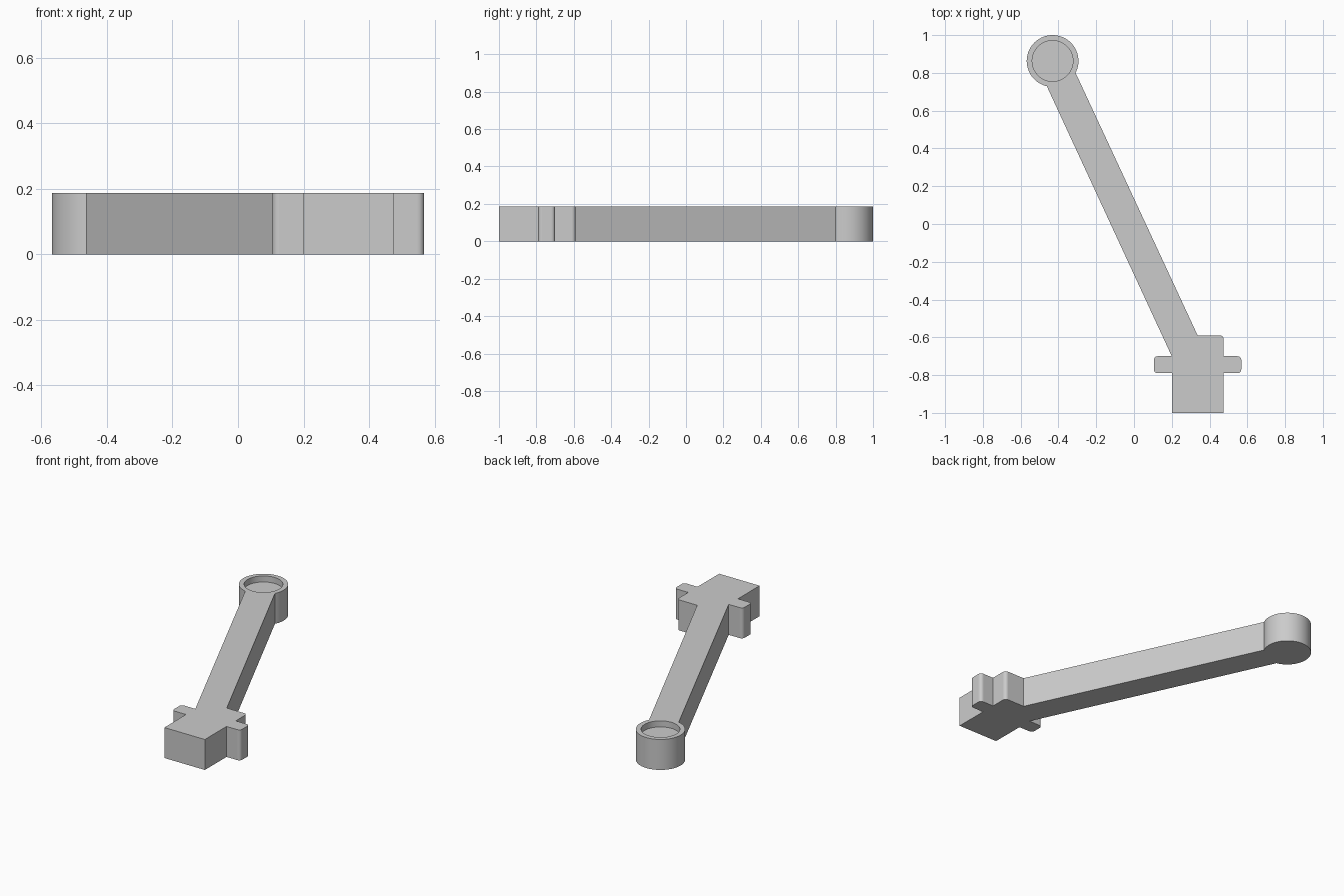
import bpy, bmesh, math
from mathutils import Vector

if "Cube" in bpy.data.objects:
    bpy.data.objects.remove(bpy.data.objects["Cube"])

H = 0.187                       # overall thickness
RING = Vector((-0.431, 0.863))  # centre of the round end
R_OUT, R_IN, DEPTH = 0.137, 0.108, 0.037

grey = bpy.data.materials.new("light grey")
grey.diffuse_color = (0.6, 0.6, 0.6, 1)
grey.use_nodes = True
grey.node_tree.nodes["Principled BSDF"].inputs["Base Color"].default_value = grey.diffuse_color


def arc(c, r, a0, a1, n):
    return [Vector((c[0] + r * math.cos(a0 + (a1 - a0) * i / n),
                    c[1] + r * math.sin(a0 + (a1 - a0) * i / n))) for i in range(n + 1)]


def round_corner(x, y, a0, r=0.02):
    """Convex quarter fillet of an axis-aligned corner, starting at angle a0."""
    a0 = math.radians(a0)
    mid = a0 + math.pi / 4
    c = (x - math.copysign(r, math.cos(mid)), y - math.copysign(r, math.sin(mid)))
    return arc(c, r, a0, a0 + math.pi / 2, 6)


def prism(name, outline, z0, z1):
    bm = bmesh.new()
    base = bm.faces.new([bm.verts.new((p[0], p[1], z0)) for p in outline])
    top = bmesh.ops.extrude_face_region(bm, geom=[base])
    bmesh.ops.translate(bm, vec=(0, 0, z1 - z0),
                        verts=[v for v in top["geom"] if isinstance(v, bmesh.types.BMVert)])
    bmesh.ops.recalc_face_normals(bm, faces=bm.faces)
    me = bpy.data.meshes.new(name)
    bm.to_mesh(me)
    bm.free()
    ob = bpy.data.objects.new(name, me)
    me.materials.append(grey)
    bpy.context.collection.objects.link(ob)
    return ob


def cut(ob, cutter):
    cutter.hide_render = True
    mod = ob.modifiers.new("cut", 'BOOLEAN')
    mod.operation, mod.solver, mod.object = 'DIFFERENCE', 'EXACT', cutter
    bpy.context.view_layer.objects.active = ob
    bpy.ops.object.modifier_apply(modifier=mod.name)
    bpy.data.objects.remove(cutter)


# One outline: tongue, side lugs, shoulder, slanted arm and round end
V = Vector
outline = [V((0.2, -1)), V((0.475, -1)), V((0.475, -0.79))]
outline += round_corner(0.568, -0.79, -90) + round_corner(0.568, -0.70, 0)
outline += [V((0.475, -0.70))] + round_corner(0.475, -0.59, 0)
outline += [V((0.337, -0.59))]
outline += arc(RING, R_OUT, math.radians(-27.3), math.radians(257.1), 56)
outline += [V((0.2, -0.70))]
outline += round_corner(0.105, -0.70, 90) + round_corner(0.105, -0.79, 180)
outline += [V((0.2, -0.79))]
arm = prism("lever_arm", outline, 0, H)

# Shallow round recess in the top of the round end
cut(arm, prism("recess_cutter", arc(RING, R_IN, 0, math.tau, 64)[:-1], H - DEPTH, H + 0.1))

# Chamfer along the lower right edge of the tongue (profile in x, z swept along y)
wedge = prism("chamfer_cutter", [(0.415, -0.02), (0.515, -0.02), (0.515, 0.08)], 0, 0.31)
for v in wedge.data.vertices:
    x, z, d = v.co
    v.co = (x, -0.79 - d, z)
wedge.data.flip_normals()
cut(arm, wedge)

# Smooth the curved walls only, keep large faces flat
bpy.ops.object.select_all(action='DESELECT')
arm.select_set(True)
bpy.context.view_layer.objects.active = arm
bpy.ops.object.shade_smooth_by_angle(angle=math.radians(30))
for p in arm.data.polygons:
    if p.area > 0.004:
        p.use_smooth = False
